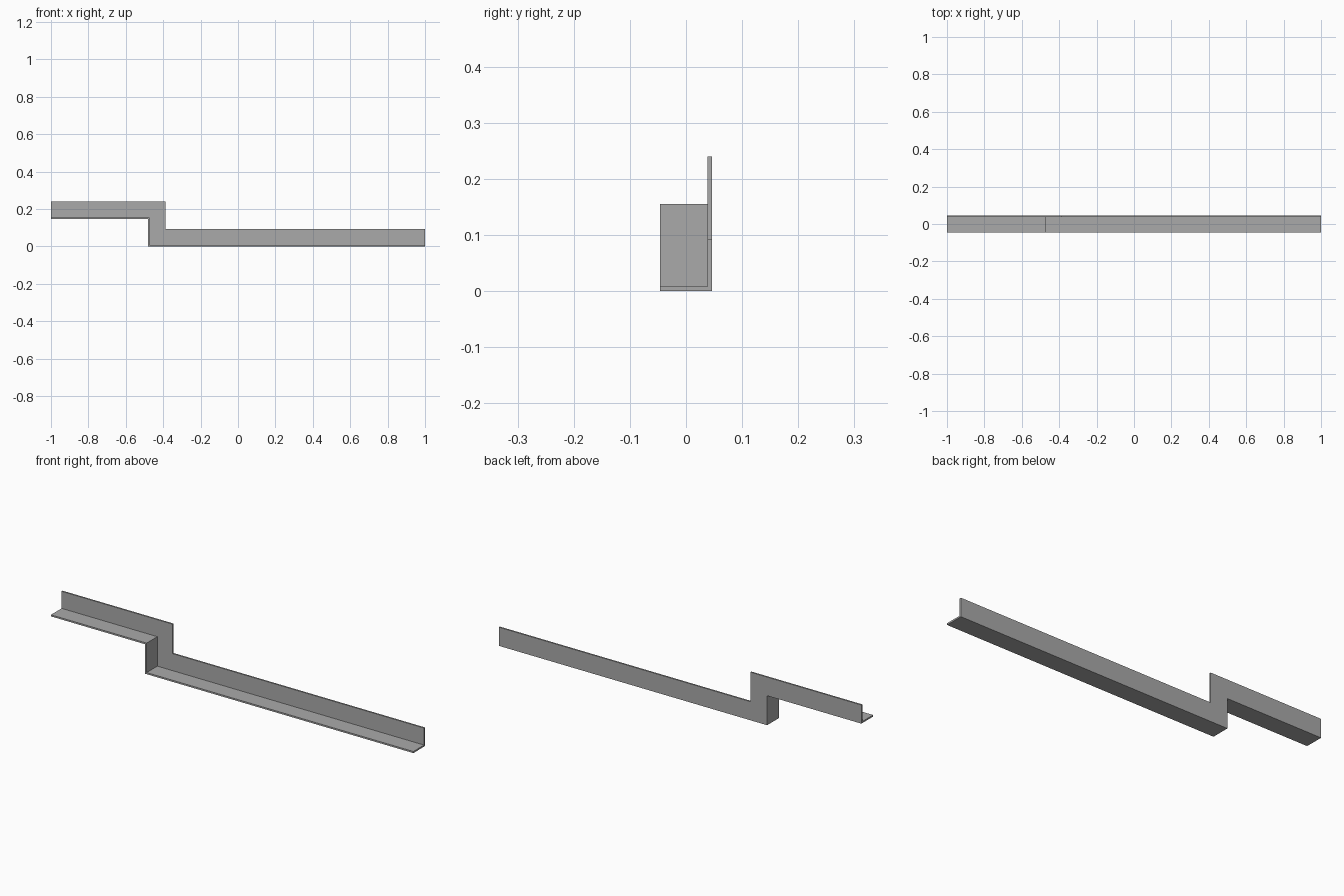
import bpy
import bmesh

cube = bpy.data.objects.get("Cube")
if cube:
    bpy.data.objects.remove(cube, do_unlink=True)

LEG = 0.093      # height of the upright leg
THICK = 0.008    # sheet thickness
HALF = 0.046     # half of the depth
STEP = 0.147     # rise of the upper run

# Plain grey metal
grey = bpy.data.materials.new("grey_metal")
grey.use_nodes = True
colour = (0.40, 0.40, 0.40, 1)
grey.diffuse_color = colour
grey.node_tree.nodes["Principled BSDF"].inputs["Base Color"].default_value = colour

# Angle section: (offset from the outer edge, y)
section = [(0, -HALF), (0, HALF), (LEG, HALF), (LEG, HALF - THICK),
           (THICK, HALF - THICK), (THICK, -HALF)]

# Stepped path of the outer edge: x, z and mitre direction
path = [(-1, STEP, 0, 1), (-0.48, STEP, 1, 1), (-0.48, 0, 1, 1), (1, 0, 0, 1)]

# Sweep the section along the path with mitred corners
bm = bmesh.new()
rings = [[bm.verts.new((x + mx * n, y, z + mz * n)) for n, y in section]
         for x, z, mx, mz in path]
for a, b in zip(rings, rings[1:]):
    for i in range(len(section)):
        j = (i + 1) % len(section)
        bm.faces.new((a[i], a[j], b[j], b[i]))
bm.faces.new(rings[0])
bm.faces.new(rings[-1])
bmesh.ops.recalc_face_normals(bm, faces=bm.faces)

mesh = bpy.data.meshes.new("stepped_angle_trim")
bm.to_mesh(mesh)
bm.free()
mesh.materials.append(grey)
trim = bpy.data.objects.new("stepped_angle_trim", mesh)
bpy.context.collection.objects.link(trim)
